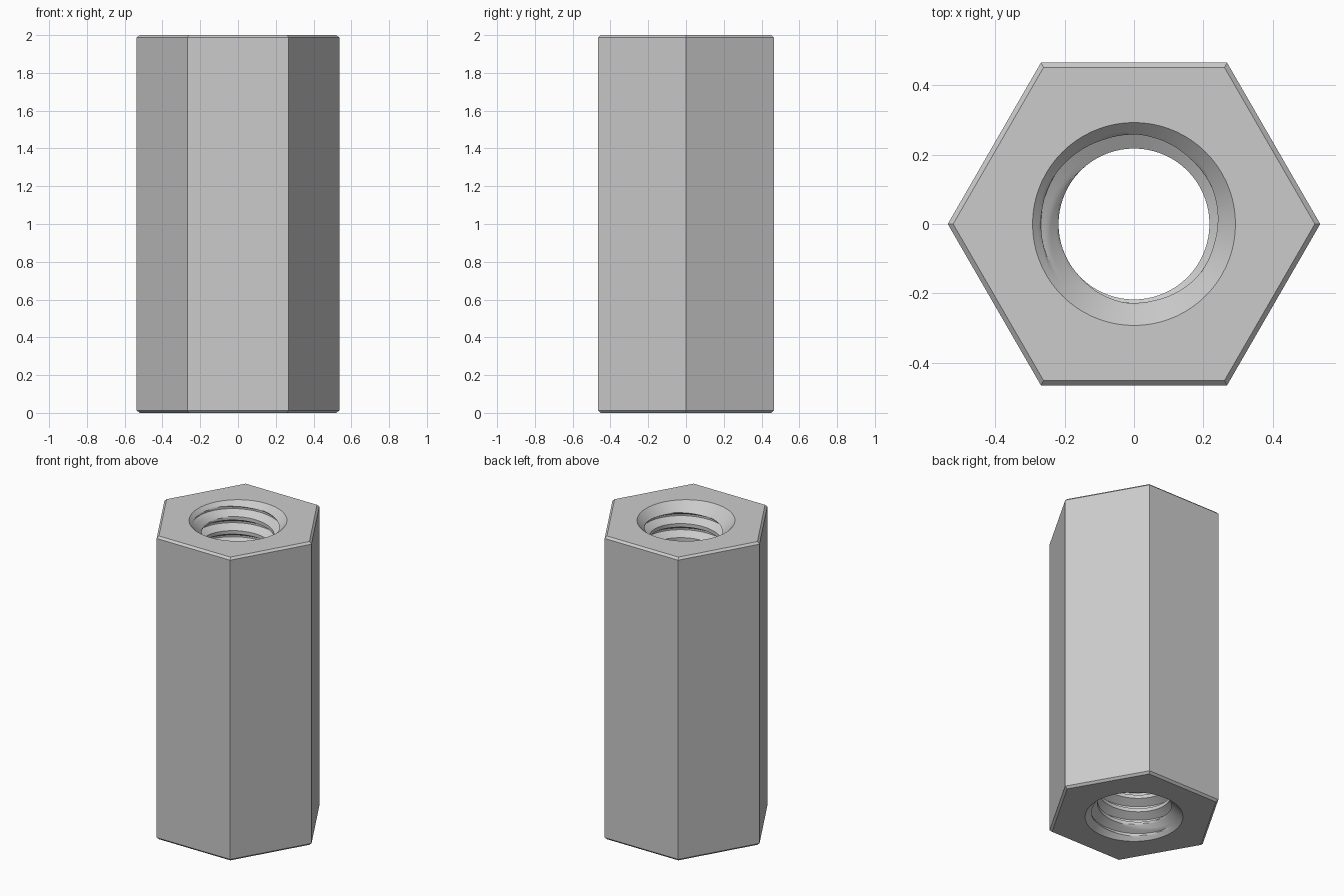
import bpy, bmesh
from math import pi, cos, sin, radians

if "Cube" in bpy.data.objects:
    bpy.data.objects.remove(bpy.data.objects["Cube"])

HEIGHT = 2.0
CORNER = 0.5367          # centre to hexagon corner
BEVEL = 0.0135           # small outer edge bevel
RIM = 0.2925             # countersink radius at each end
MINOR, MAJOR = 0.2175, 0.268
PITCH = 0.0929
ROOT_Z = 1.972           # height of a groove centre on the -x side
SEG, STEPS = 72, 16      # columns per turn, rows per pitch

steel = bpy.data.materials.new("steel_grey")
steel.use_nodes = True
grey = (0.6, 0.6, 0.6, 1)
steel.diffuse_color = grey
steel.node_tree.nodes["Principled BSDF"].inputs["Base Color"].default_value = grey

bm = bmesh.new()


def polar(r, a, z):
    return bm.verts.new((r * cos(a), r * sin(a), z))


def skin(rings, closed):
    """Join neighbouring rings of equal length with quads."""
    for low, high in zip(rings, rings[1:]):
        n = len(low)
        for i in range(n if closed else n - 1):
            k = (i + 1) % n
            bm.faces.new((low[i], low[k], high[k], high[i]))


# Outer hexagonal body with bevelled ends
inset = CORNER - BEVEL / cos(pi / 6)
outline = [(inset, 0), (CORNER, BEVEL), (CORNER, HEIGHT - BEVEL), (inset, HEIGHT)]
hexes = [[polar(r, k * pi / 3, z) for k in range(6)] for r, z in outline]
skin(hexes, True)

# Flat end faces between the hexagon and the countersink rim
for corners, z in ((hexes[0], 0), (hexes[-1], HEIGHT)):
    rim = [polar(RIM, 2 * pi * i / SEG, z) for i in range(SEG)]
    side = SEG // 6
    for i in range(SEG):
        k = ((i + side // 2) // side) % 6
        bm.faces.new((rim[i], corners[k], rim[(i + 1) % SEG]))
        if i % side == side // 2:
            bm.faces.new((rim[i], corners[k - 1], corners[k]))


# Threaded bore: rows follow the helix, cut by a 45 degree countersink at each end
def bore_radius(row, z):
    u = (row % STEPS) / STEPS
    u = min(u, 1 - u)                                  # distance from groove centre
    t = min(max((u - 1 / 16) / (5 / 16), 0), 1)        # flat root, flank, flat crest
    return max(MAJOR + (MINOR - MAJOR) * t, RIM - z, RIM - (HEIGHT - z))


bore = []
for row in range(-23 * STEPS, 2 * STEPS + 1):
    ring = []
    for i in range(SEG + 1):
        z = ROOT_Z + PITCH * (row / STEPS + i / SEG - 0.5)
        z = min(max(z, 0), HEIGHT)
        ring.append(polar(bore_radius(row, z), 2 * pi * i / SEG, z))
    bore.append(ring)
skin(bore, False)

# Weld the seam and the rims into one closed solid
bmesh.ops.remove_doubles(bm, verts=bm.verts, dist=1e-5)
bmesh.ops.recalc_face_normals(bm, faces=bm.faces)

mesh = bpy.data.meshes.new("hex_coupling_nut")
bm.to_mesh(mesh)
bm.free()
mesh.materials.append(steel)
nut = bpy.data.objects.new("hex_coupling_nut", mesh)
bpy.context.collection.objects.link(nut)

# Smooth bore with sharp thread and hexagon edges
bpy.ops.object.select_all(action="DESELECT")
nut.select_set(True)
bpy.context.view_layer.objects.active = nut
bpy.ops.object.shade_smooth_by_angle(angle=radians(25))
